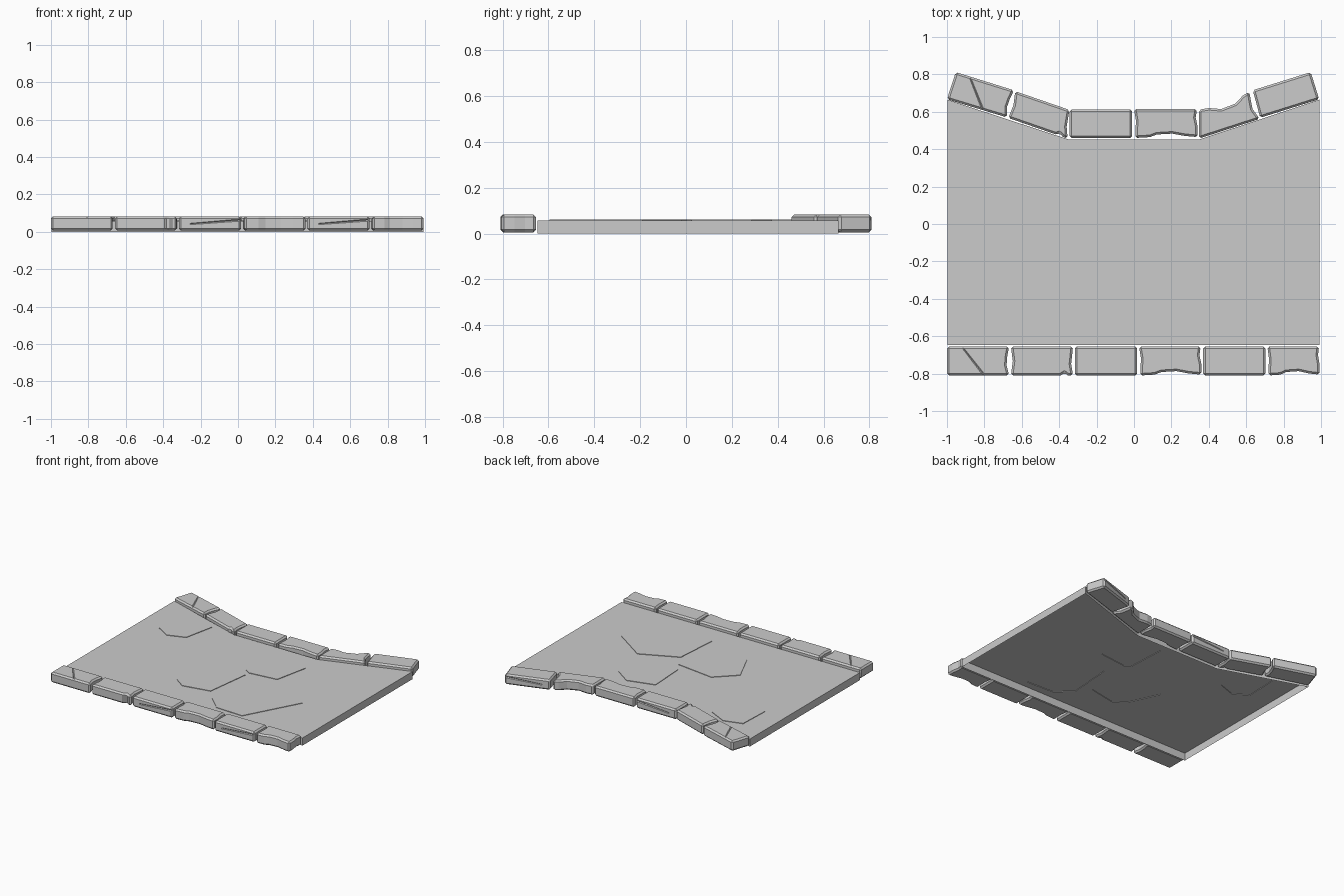
import bpy, bmesh, math
from mathutils import Vector

if "Cube" in bpy.data.objects:
    bpy.data.objects.remove(bpy.data.objects["Cube"])

Z0, Z1, TOP = 0.006, 0.083, 0.057


def finish(name, bm):
    me = bpy.data.meshes.new(name)
    bm.to_mesh(me)
    bm.free()
    ob = bpy.data.objects.new(name, me)
    bpy.context.collection.objects.link(ob)
    return ob


def prism(pts, z0, z1):
    bm = bmesh.new()
    f = bm.faces.new([bm.verts.new((x, y, z0)) for x, y in pts])
    ext = bmesh.ops.extrude_face_region(bm, geom=[f], use_keep_orig=True)
    for v in ext["geom"]:
        if isinstance(v, bmesh.types.BMVert):
            v.co.z = z1
    bmesh.ops.recalc_face_normals(bm, faces=bm.faces)
    return bm


# Stone outlines in unit coordinates (counter-clockwise from lower left)
SHAPES = {
    "plain": [(0, 0), (1, 0), (1, 1), (0, 1)],
    "crack": [(0, 0), (1, 0), (.96, .35), (.97, .65), (1, 1), (0, 1)],
    "chip": [(0, 0), (.8, 0), (.86, .09), (.92, 0), (1, 0), (.97, .4), (1, 1), (0, 1), (.03, .5)],
    "wavy": [(.02, 0), (.25, .03), (.36, .12), (.6, .15), (.8, .07), (1, .03),
             (1, .4), (.97, .7), (.99, 1), (0, 1), (.03, .6)],
    "curved": [(0, 0), (1, 0), (.93, .4), (.95, 1), (.82, .92), (.66, .72),
               (.4, .66), (.18, .78), (0, .8)],
}


def lerp2(quad, u, v):
    a, b, c, d = (Vector(p) for p in quad)
    return (a * (1 - u) + b * u) * (1 - v) + (d * (1 - u) + c * u) * v


def groove(ob, p, q, size):
    # cut a narrow V groove along the line p-q
    p, q = Vector(p), Vector(q)
    bm = bmesh.new()
    bmesh.ops.create_cone(bm, segments=4, radius1=size, radius2=size * .6,
                          depth=(q - p).length, cap_ends=True)
    cut = finish("groove_cutter", bm)
    cut.rotation_euler = (q - p).to_track_quat('Z', 'Y').to_euler()
    cut.location = (p + q) / 2
    cut.hide_render = True
    m = ob.modifiers.new("groove", 'BOOLEAN')
    m.operation, m.object, m.solver = 'DIFFERENCE', cut, 'EXACT'
    bpy.context.view_layer.objects.active = ob
    bpy.ops.object.modifier_apply(modifier=m.name)
    bpy.data.objects.remove(cut)


def stone(name, quad, shape, split=False, outer=0):
    bm = prism([lerp2(quad, u, v) for u, v in SHAPES[shape]], Z0, Z1)
    sharp = [e for e in bm.edges if e.calc_face_angle(0) > math.radians(40)]
    bmesh.ops.bevel(bm, geom=sharp, offset=.011, offset_type='OFFSET', segments=1,
                    profile=.5, affect='EDGES', clamp_overlap=True)
    ob = finish(name, bm)
    at = lambda u, v, z: lerp2(quad, u, v).to_3d() + Vector((0, 0, z))
    if shape == "crack":   # diagonal crack across the top
        groove(ob, at(.62, -.05, Z1), at(.22, 1.05, Z1), .006)
    if split:              # long crack along the outer face
        groove(ob, at(1.02, outer, .064), at(.18, outer, .042), .006)


# Front kerb: straight row
kinds = [("crack", False), ("chip", False), ("plain", True),
         ("wavy", False), ("plain", True), ("wavy", False)]
xs = [-1, -.658, -.316, .027, .37, .713, 1.002]
for i, (kind, split) in enumerate(kinds):
    a, b = xs[i], xs[i + 1] - .01
    stone(f"front_kerb_stone_{i + 1}",
          [(a, -.81), (b, -.81), (b, -.655), (a, -.655)], kind, split, 0)

# Back kerb: row bent towards the middle
back = [
    ([(-1, .667), (-.68, .57), (-.642, .715), (-.953, .812)], "crack", False),
    ([(-.672, .567), (-.355, .457), (-.345, .61), (-.635, .71)], "chip", False),
    ([(-.345, .46), (-.01, .46), (-.01, .612), (-.345, .612)], "plain", True),
    ([(0, .46), (.34, .46), (.34, .615), (0, .615)], "wavy", False),
    ([(.348, .457), (.672, .562), (.63, .71), (.348, .65)], "curved", False),
    ([(.675, .568), (.99, .667), (.945, .812), (.635, .715)], "plain", True),
]
for i, (quad, kind, split) in enumerate(back):
    stone(f"back_kerb_stone_{i + 1}", quad, kind, split, 1)

# Pavement: open-bottomed shell with slightly raised flagstones
outer = [(-.998, -.648), (.992, -.648), (.992, .665), (.35, .452), (-.35, .452), (-.998, .665)]
flags = [
    [(-.83, .245), (-.72, .18), (-.59, .225), (-.54, .46), (-.68, .53), (-.82, .49)],
    [(-.25, -.37), (-.165, -.43), (.045, -.39), (.09, -.04), (-.21, 0), (-.355, -.14)],
    [(.045, .03), (.09, 0), (.31, .025), (.365, .285), (.235, .375), (.03, .32)],
    [(.12, -.48), (.23, -.585), (.45, -.595), (.67, -.19), (.42, -.02), (.145, -.145)],
]
bm = bmesh.new()


def ring(pts, z):
    return [bm.verts.new((x, y, z)) for x, y in pts]


def skirt(low, high):
    n = len(low)
    for i in range(n):
        j = (i + 1) % n
        bm.faces.new((low[i], low[j], high[j], high[i]))


rim = ring(outer, TOP)
holes = [ring(f, TOP) for f in flags]
edges = [bm.edges.new((r[i - 1], r[i])) for r in [rim] + holes for i in range(len(r))]
bmesh.ops.triangle_fill(bm, edges=edges, use_beauty=True, normal=(0, 0, 1))
skirt(ring(outer, 0), rim)
for pts, hole in zip(flags, holes):
    lid = ring(pts, TOP + .004)
    skirt(hole, lid)
    bm.faces.new(lid)
bm.normal_update()
for f in bm.faces:
    if f.normal.z < -.5:
        f.normal_flip()
finish("pavement", bm)
